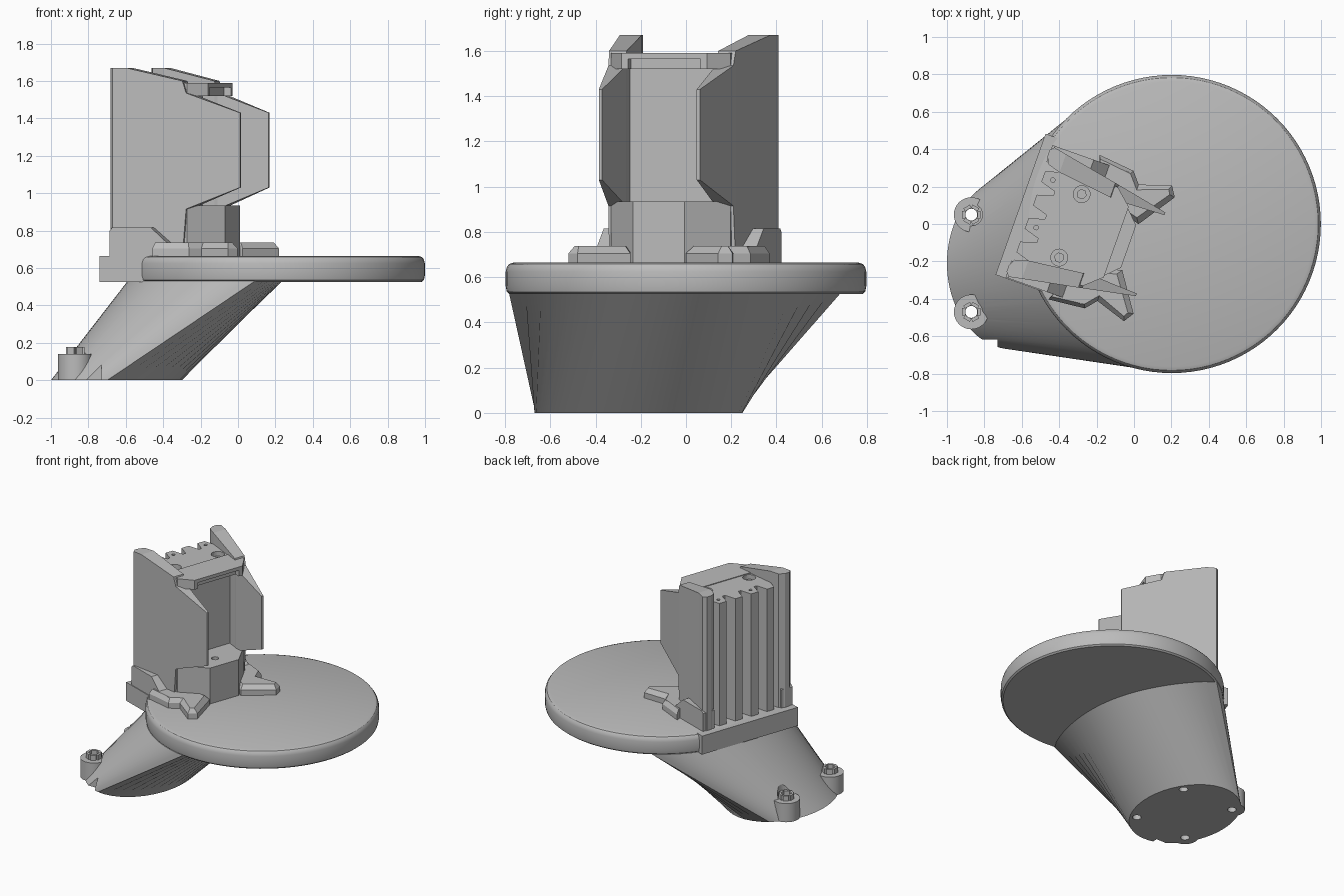
import bpy, bmesh
from math import sin, cos, pi, radians
from mathutils import Matrix, Vector

cube = bpy.data.objects.get("Cube")
if cube:
    bpy.data.objects.remove(cube, do_unlink=True)

GREY = bpy.data.materials.new("light grey")
GREY.use_nodes = True
GREY.diffuse_color = (0.5, 0.5, 0.5, 1)
GREY.node_tree.nodes["Principled BSDF"].inputs["Base Color"].default_value = (0.5, 0.5, 0.5, 1)

# The upright bracket stands turned about z; its local x points forward
TURN = Matrix.Translation((-0.34, -0.01, 0)) @ Matrix.Rotation(radians(-19.5), 4, 'Z')
WORLD = Matrix.Identity(4)


def finish(name, bm, matrix=WORLD, smooth=None):
    bmesh.ops.recalc_face_normals(bm, faces=bm.faces[:])
    mesh = bpy.data.meshes.new(name)
    bm.to_mesh(mesh)
    bm.free()
    mesh.materials.append(GREY)
    ob = bpy.data.objects.new(name, mesh)
    bpy.context.collection.objects.link(ob)
    ob.matrix_world = matrix
    if smooth:
        bpy.ops.object.select_all(action='DESELECT')
        ob.select_set(True)
        bpy.context.view_layer.objects.active = ob
        bpy.ops.object.shade_smooth_by_angle(angle=radians(smooth))
    return ob


def skin(name, rings, matrix=WORLD, smooth=None):
    """Close a row of matching rings of points into a solid."""
    bm = bmesh.new()
    loops = [[bm.verts.new(p) for p in ring] for ring in rings]
    for a, b in zip(loops, loops[1:]):
        for i in range(len(a)):
            j = (i + 1) % len(a)
            bm.faces.new((a[i], a[j], b[j], b[i]))
    bm.faces.new(loops[0])
    bm.faces.new(loops[-1])
    return finish(name, bm, matrix, smooth)


def prism(name, plan, z0, z1, matrix=TURN, smooth=None):
    return skin(name, [[(x, y, z) for x, y in plan] for z in (z0, z1)], matrix, smooth)


def circle(x, y, r, n=24):
    return [(x + r * cos(2 * pi * i / n), y + r * sin(2 * pi * i / n)) for i in range(n)]


def rect(x0, x1, y0, y1):
    return [(x0, y0), (x1, y0), (x1, y1), (x0, y1)]


def apply_cuts(ob, cutters):
    """Bake the cuts so that no cutter stays in the scene."""
    for c in cutters:
        mod = ob.modifiers.new("cut", 'BOOLEAN')
        mod.operation = 'DIFFERENCE'
        mod.solver = 'EXACT'
        mod.object = c
    bpy.context.view_layer.update()
    baked = bpy.data.meshes.new_from_object(ob.evaluated_get(bpy.context.evaluated_depsgraph_get()))
    ob.modifiers.clear()
    ob.data = baked
    for c in cutters:
        bpy.data.objects.remove(c, do_unlink=True)


def symmetric(half):
    """Complete a front outline listed from the right edge to the middle."""
    return half + [(x, -y) for x, y in reversed(half)]


# Round platform with a softened rim
profile = [(0.78, 0.525), (0.792, 0.535), (0.797, 0.56), (0.797, 0.625),
           (0.792, 0.645), (0.782, 0.658), (0.762, 0.665)]
skin("platform", [[(x, y, z) for x, y in circle(0.202, 0, r, 96)] for r, z in profile], smooth=30)

# Leaning foot: oval sole blended into the platform outline
START, END = radians(120), radians(262)


def rim(t):
    return Vector((0.2 + 0.79 * cos(t), 0.79 * sin(t), 0.53))


def sole_point(t):
    return Vector((-0.65 + 0.35 * cos(t), -0.21 + 0.46 * sin(t), 0))


sole, crown = [], []
for i in range(40):
    t = START + (END - START) * i / 40
    sole.append(sole_point(t))
    crown.append(rim(t))
chord = rim(START) - rim(END)
outward = Vector((chord.y, -chord.x, 0)).normalized()
for i in range(24):
    k = i / 24
    sole.append(sole_point(END + (START + 2 * pi - END) * k))
    crown.append(rim(END) + chord * k + outward * 0.275 * sin(pi * k) ** 0.75)
foot = skin("foot", [sole, crown], smooth=40)
SCREWS = [(-0.87, 0.05), (-0.87, -0.47)]
cutters = [prism("clearance", circle(x, y, 0.06), 0.14, 0.4, WORLD) for x, y in SCREWS]
cutters += [prism("screw_hole", circle(x + dx, y, 0.032, 16), -0.05, 0.3 if dx == 0 else 0.12, WORLD)
            for x, y in SCREWS for dx in (0, 0.45)]
cutters.append(prism("relief", rect(-1, -0.73, -0.8, -0.617), -0.1, 0.08, WORLD))
apply_cuts(foot, cutters)

# Screw bosses with a slotted hexagonal crown
for n, (x, y) in enumerate(SCREWS):
    boss = prism("boss_%d" % n, circle(x, y, 0.093, 32), 0, 0.14, WORLD, 30)
    apply_cuts(boss, [prism("bore", circle(x, y, 0.032, 16), -0.1, 0.3, WORLD)])
    for i in range(6):
        spin = Matrix.Translation((x, y, 0)) @ Matrix.Rotation(i * pi / 3, 4, 'Z')
        prism("boss_%d_tooth_%d" % (n, i), rect(0.032, 0.05, -0.02, 0.02), 0.13, 0.178, spin)

# Mounting block at the back edge of the platform
prism("mounting_block", rect(-0.29, 0.05, -0.38, 0.42), 0.525, 0.664)

# Finned core: toothed back edge, plain front
plan = [(0.08, -0.27), (0.08, 0.27), (-0.14, 0.27)]
for i in range(4):
    s = 0.2 - i * 0.133
    plan += [(-0.14, s + 0.055), (-0.225, s + 0.03), (-0.225, s - 0.03), (-0.14, s - 0.055)]
plan.append((-0.14, -0.27))
core = prism("finned_core", plan, 0.66, 1.585)
bores = [prism("counterbore", circle(0, s, 0.045), 1.5, 1.7) for s in (-0.18, 0.18)]
bores += [prism("pin_hole", circle(-0.17, s, 0.012, 12), 1.5, 1.7) for s in (-0.07, 0.2)]
apply_cuts(core, bores)
for i, s in enumerate((-0.18, 0.18)):
    prism("cap_screw_%d" % i, circle(0, s, 0.028, 6), 1.49, 1.56)

# Overhanging top lip with a slot in its front edge
lip = prism("top_lip", symmetric([(0.05, -0.28), (0.17, -0.28), (0.26, -0.2)]), 1.52, 1.59)
apply_cuts(lip, [prism("slot", rect(0.22, 0.4, -0.17, 0.17), 1.5, 1.565)])

# Pedestal at the bottom of the recess
pedestal = prism("pedestal", symmetric([(0, -0.28), (0.17, -0.28), (0.33, -0.12)]), 0.66, 0.935)
apply_cuts(pedestal, [prism("socket", circle(0.22, 0, 0.025, 12), 0.88, 1)])

# Wedge-shaped side walls, back to front: forward, outer, inner, low, high
stations = [(-0.24, 0.345, 0.31, 0.66, 1.67), (-0.22, 0.367, 0.27, 0.66, 1.67),
            (-0.15, 0.353, 0.25, 0.66, 1.67), (0.15, 0.297, 0.215, 0.66, 1.60),
            (0.17, 0.293, 0.21, 0.915, 1.535), (0.455, 0.237, 0.222, 1.03, 1.43)]
for name, side in (("left", 1), ("right", -1)):
    skin(name + "_wall", [[(f, s * side, z) for s, z in ((o, lo), (o, hi), (i, hi), (i, lo))]
                          for f, o, i, lo, hi in stations], TURN)

    # Clamp flange along the wall
    flange = [(-0.235, 0.66), (-0.235, 0.80), (-0.22, 0.815), (0, 0.815), (0.09, 0.735), (0.2, 0.735), (0.2, 0.66)]
    skin(name + "_flange", [[(f, s * side, z) for f, z in flange] for s in (0.28, 0.375)], TURN)

    # Angled clamp foot, chamfered towards its top
    base = [(0.02, 0.41), (0.22, 0.39), (0.27, 0.33), (0.44, 0.385), (0.475, 0.33), (0.34, 0.13), (0.1, 0.2)]
    crest = [(0.03, 0.39), (0.21, 0.37), (0.27, 0.30), (0.43, 0.36), (0.445, 0.335), (0.32, 0.16), (0.1, 0.22)]
    skin(name + "_clamp_foot", [[(f, s * side, z) for f, s in ring]
                                for ring, z in ((base, 0.66), (base, 0.705), (crest, 0.737))], TURN)
